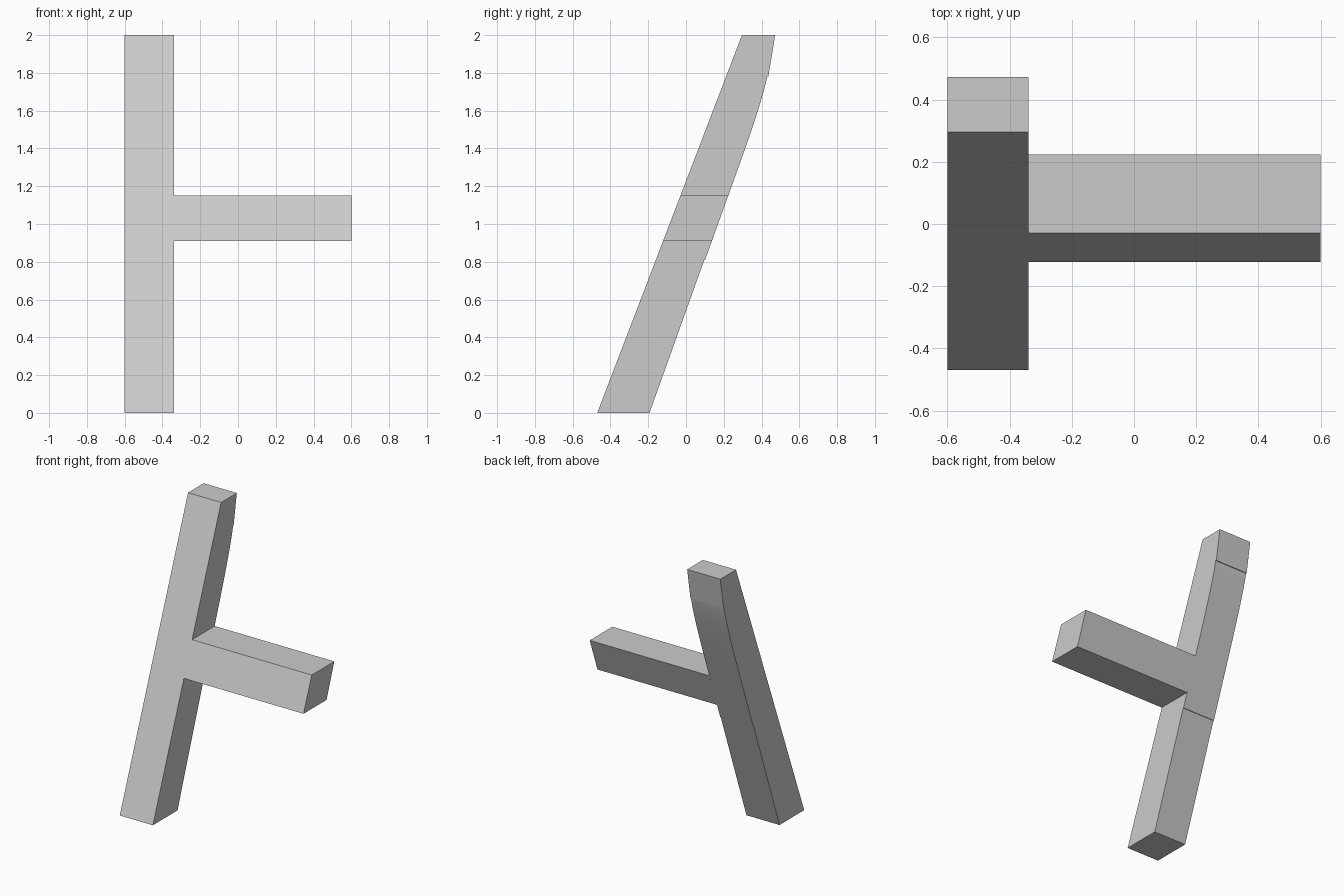
import bpy
import bmesh
import math
from mathutils import Vector

cube = bpy.data.objects.get("Cube")
if cube:
    bpy.data.objects.remove(cube, do_unlink=True)

# Single plain grey
grey = bpy.data.materials.new("light grey")
grey.use_nodes = True
colour = (0.6, 0.6, 0.6, 1)
grey.diffuse_color = colour
grey.node_tree.nodes["Principled BSDF"].inputs["Base Color"].default_value = colour


def front_y(z):
    """Leaning flat front face."""
    return -0.47 + 0.383 * z


def prism(name, profile, x0, x1):
    """Extrude a (y, z) side profile from x0 to x1."""
    bm = bmesh.new()
    face = bm.faces.new([bm.verts.new((x0, y, z)) for y, z in profile])
    out = bmesh.ops.extrude_face_region(bm, geom=[face], use_keep_orig=True)
    moved = [v for v in out["geom"] if isinstance(v, bmesh.types.BMVert)]
    bmesh.ops.translate(bm, verts=moved, vec=(x1 - x0, 0, 0))
    bmesh.ops.recalc_face_normals(bm, faces=bm.faces)
    mesh = bpy.data.meshes.new(name)
    bm.to_mesh(mesh)
    bm.free()
    mesh.materials.append(grey)
    obj = bpy.data.objects.new(name, mesh)
    bpy.context.collection.objects.link(obj)
    bpy.ops.object.select_all(action="DESELECT")
    obj.select_set(True)
    bpy.context.view_layer.objects.active = obj
    bpy.ops.object.shade_smooth_by_angle(angle=math.radians(20))
    return obj


# Rear edge of the post: straight below, bending upright near the top
start, bend, end = Vector((0.278, 1.3)), Vector((0.404, 1.65)), Vector((0.43, 1.78))
steps = 12
curve = []
for i in range(steps + 1):
    t = i / steps
    curve.append(tuple(start * (1 - t) ** 2 + bend * 2 * t * (1 - t) + end * t ** 2))

# Leaning post, with slight steps in its rear face
post_profile = [(front_y(0), 0), (-0.193, 0), (0.097, 0.81), (0.101, 0.81)]
post_profile += curve + [(0.436, 1.78), (0.472, 2), (front_y(2), 2)]
prism("leaning_post", post_profile, -0.6, -0.34)

# Side arm, sharing the slant of the post
low, high = 0.91, 1.15
arm_profile = [(front_y(low), low), (0.137, low), (0.224, high), (front_y(high), high)]
prism("side_arm", arm_profile, -0.34, 0.6)
